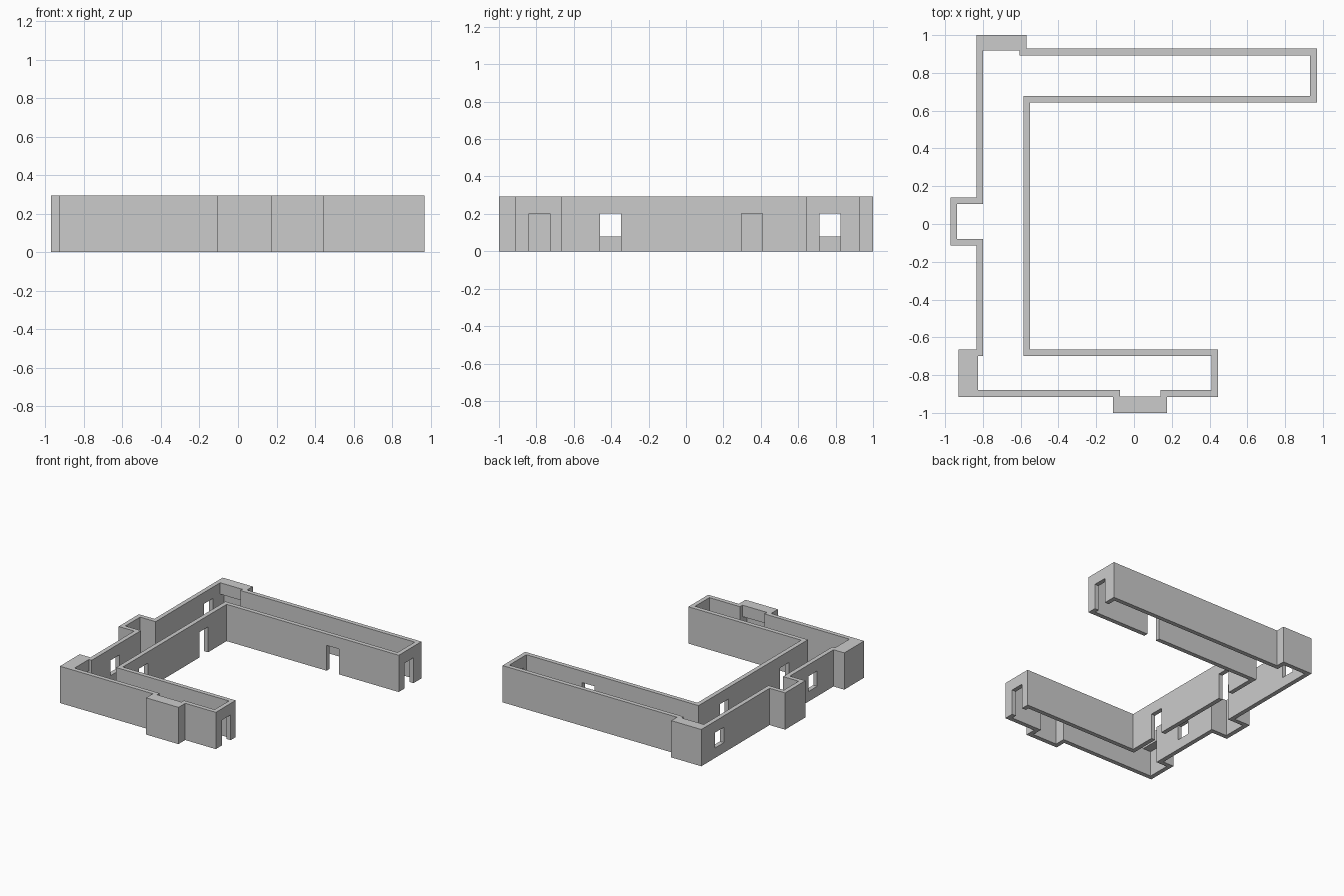
import bpy, bmesh

if "Cube" in bpy.data.objects:
    bpy.data.objects.remove(bpy.data.objects["Cube"])

H = 0.293      # wall height
T = 0.035      # wall thickness
HEAD = 0.202   # top of doors, windows and niches
SILL = 0.08    # bottom of windows

# outer footprint, clockwise from the back left corner
OUTER = [(-0.835, 1.0), (-0.57, 1.0), (-0.57, 0.928), (0.968, 0.928),
         (0.968, 0.642), (-0.55, 0.642), (-0.55, -0.665), (0.445, -0.665),
         (0.445, -0.915), (0.175, -0.915), (0.175, -1.0), (-0.11, -1.0),
         (-0.11, -0.915), (-0.93, -0.915), (-0.93, -0.665), (-0.835, -0.665),
         (-0.835, -0.115), (-0.972, -0.115), (-0.972, 0.14), (-0.835, 0.14)]


def inset(points, d):
    """Offset a clockwise right-angled outline inwards."""
    result = []
    for i, (x, y) in enumerate(points):
        dx = dy = 0
        for a, b in ((points[i - 1], (x, y)), ((x, y), points[(i + 1) % len(points)])):
            ex, ey = b[0] - a[0], b[1] - a[1]
            if abs(ex) > abs(ey):
                dy = -d if ex > 0 else d
            else:
                dx = d if ey > 0 else -d
        result.append((x + dx, y + dy))
    return result


def make_object(name, bm):
    bmesh.ops.recalc_face_normals(bm, faces=bm.faces)
    mesh = bpy.data.meshes.new(name)
    bm.to_mesh(mesh)
    bm.free()
    ob = bpy.data.objects.new(name, mesh)
    bpy.context.collection.objects.link(ob)
    return ob


def wall_ring(name, outer, inner, height):
    bm = bmesh.new()
    rings = [[bm.verts.new((x, y, z)) for x, y in pts]
             for pts, z in ((outer, 0), (outer, height), (inner, height), (inner, 0))]
    n = len(outer)
    for a, b in zip(rings, rings[1:] + rings[:1]):
        for i in range(n):
            j = (i + 1) % n
            bm.faces.new((a[i], a[j], b[j], b[i]))
    return make_object(name, bm)


def box(name, x0, x1, y0, y1, z0, z1):
    bm = bmesh.new()
    bmesh.ops.create_cube(bm, size=1)
    for v in bm.verts:
        v.co = (x1 if v.co.x > 0 else x0, y1 if v.co.y > 0 else y0,
                z1 if v.co.z > 0 else z0)
    return make_object(name, bm)


# continuous walls around the whole footprint
walls = wall_ring("walls", OUTER, inset(OUTER, T), H)

# doors and windows: x range, y range, bottom
OPENINGS = [
    ("front_wing_end_door", 0.38, 0.48, -0.84, -0.728, -0.1),
    ("back_wing_end_door", 0.90, 1.0, 0.715, 0.827, -0.1),
    ("court_door_front", -0.62, -0.52, -0.46, -0.348, -0.1),
    ("court_door_back", -0.62, -0.52, 0.298, 0.408, -0.1),
    ("back_wing_court_door", 0.332, 0.442, 0.61, 0.71, -0.1),
    ("left_window_front", -0.87, -0.77, -0.46, -0.348, SILL),
    ("left_window_back", -0.87, -0.77, 0.715, 0.827, SILL),
]
for name, x0, x1, y0, y1, z0 in OPENINGS:
    cutter = box(name, x0, x1, y0, y1, z0, HEAD)
    cutter.hide_render = True
    cutter.hide_viewport = False
    mod = walls.modifiers.new(name, 'BOOLEAN')
    mod.operation = 'DIFFERENCE'
    mod.solver = 'EXACT'
    mod.object = cutter

# apply the cuts and drop the cutters
bpy.context.view_layer.update()
graph = bpy.context.evaluated_depsgraph_get()
cut_mesh = bpy.data.meshes.new_from_object(walls.evaluated_get(graph))
walls.modifiers.clear()
walls.data = cut_mesh
for opening in OPENINGS:
    bpy.data.objects.remove(bpy.data.objects[opening[0]])

# hoods closing the tops of the three niches
box("back_niche_hood", -0.80, -0.605, 0.918, 0.965, HEAD, H)
box("front_niche_hood", -0.075, 0.14, -0.965, -0.912, HEAD, H)
box("left_niche_hood", -0.895, -0.825, -0.88, -0.70, HEAD, H)
